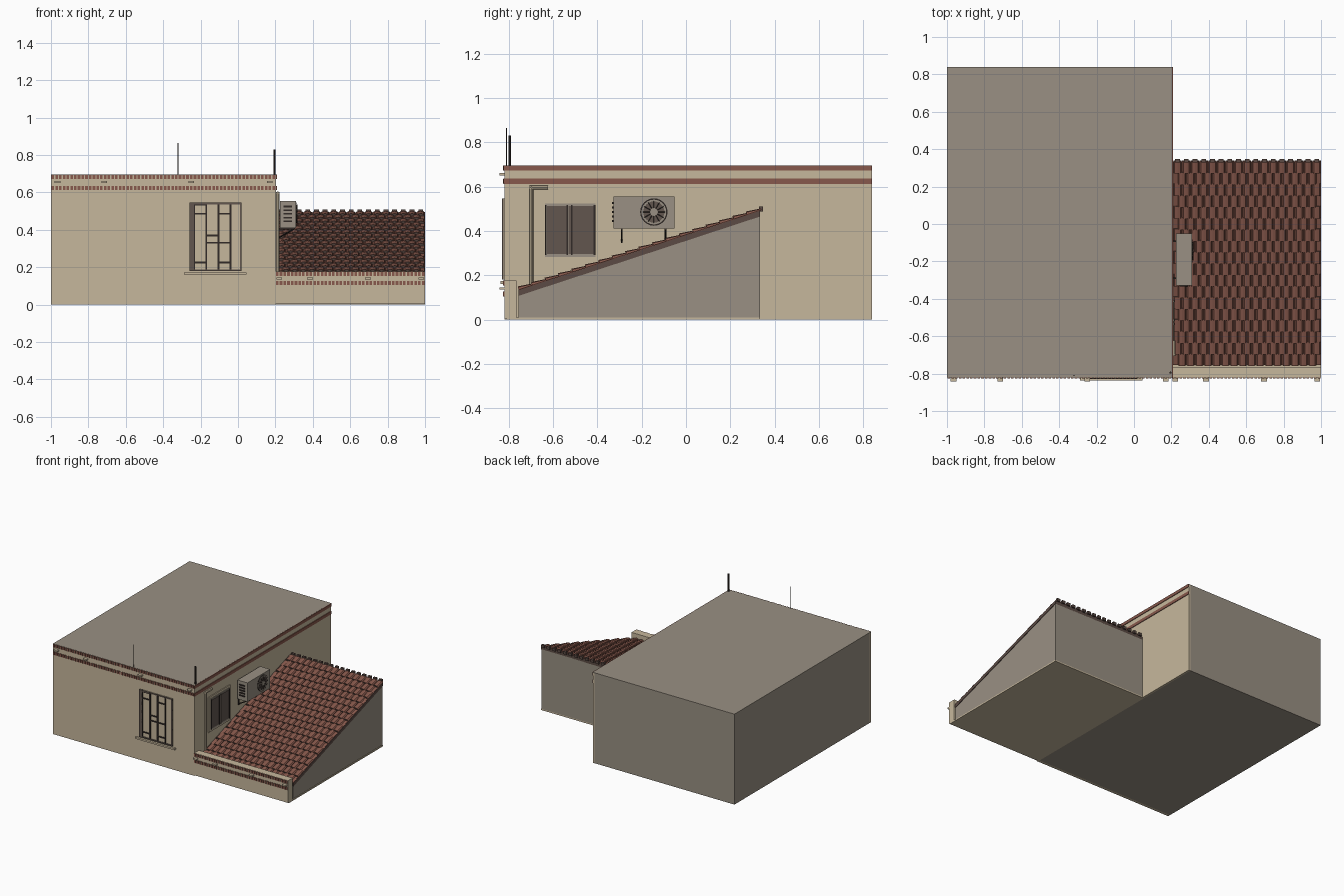
import bpy, bmesh, math
from mathutils import Vector

cube = bpy.data.objects.get("Cube")
if cube:
    bpy.data.objects.remove(cube, do_unlink=True)


def material(name, red, green, blue):
    mat = bpy.data.materials.new(name)
    mat.use_nodes = True
    colour = [(c / 255) ** 2.2 for c in (red, green, blue)] + [1.0]
    mat.diffuse_color = colour
    mat.node_tree.nodes["Principled BSDF"].inputs["Base Color"].default_value = colour
    return mat


plaster = material("beige plaster", 197, 182, 155)
concrete = material("grey concrete", 152, 143, 130)
clay = material("red clay", 134, 89, 77)
timber = material("dark brown timber", 92, 76, 70)
metal = material("dark metal", 52, 46, 43)
glass = material("brown glass", 98, 87, 80)


def finish(name, bm, *mats):
    mesh = bpy.data.meshes.new(name)
    bmesh.ops.recalc_face_normals(bm, faces=bm.faces)
    bm.to_mesh(mesh)
    bm.free()
    for mat in mats:
        mesh.materials.append(mat)
    obj = bpy.data.objects.new(name, mesh)
    bpy.context.scene.collection.objects.link(obj)
    return obj


def boxes(name, mat, spans):
    """One mesh of boxes, each given as x, y and z ranges."""
    bm = bmesh.new()
    for xs, ys, zs in spans:
        corners = bmesh.ops.create_cube(bm, size=1)["verts"]
        for v in corners:
            v.co = Vector([r[0] if c < 0 else r[1] for c, r in zip(v.co, (xs, ys, zs))])
    return finish(name, bm, mat)


def box(name, mat, xs, ys, zs):
    return boxes(name, mat, [(xs, ys, zs)])


def around(centre, width):
    return (centre - width / 2, centre + width / 2)


def cylinder(name, mat, start, end, radius, sides=8):
    start, end = Vector(start), Vector(end)
    bm = bmesh.new()
    bmesh.ops.create_cone(bm, cap_ends=True, segments=sides, radius1=radius,
                          radius2=radius, depth=(end - start).length)
    obj = finish(name, bm, mat)
    obj.location = (start + end) / 2
    obj.rotation_euler = (end - start).to_track_quat('Z', 'Y').to_euler()
    return obj


def side_profile(name, mat, points, xs):
    """Extrude a y-z outline across the x range."""
    bm = bmesh.new()
    face = bm.faces.new([bm.verts.new((xs[0], y, z)) for y, z in points])
    moved = bmesh.ops.extrude_face_region(bm, geom=[face])["geom"]
    for v in moved:
        if isinstance(v, bmesh.types.BMVert):
            v.co.x = xs[1]
    return finish(name, bm, mat)


# Main building: concrete core, plastered front and right walls, flat roof
left, corner, right = -1.0, 0.2, 1.0
front, back, top = -0.82, 0.84, 0.695
box("main_core", concrete, (left, corner - 0.01), (front + 0.02, back), (0, top - 0.005))
box("front_wall", plaster, (left, corner), (front, front + 0.02), (0, top - 0.005))
box("right_wall", plaster, (corner - 0.01, corner + 0.004), (front, back), (0, top - 0.005))
box("flat_roof", concrete, (left, corner + 0.004), (front, back), (top - 0.005, top))


# Brick courses along the fronts, plain courses along the right wall
def brick_course(name, start, end, z, pitch=0.02):
    count = round((end - start) / pitch)
    boxes(name, clay, [(around(start + (i + 0.5) * pitch, pitch * 0.68),
                        (front - 0.006, front + 0.01), around(z, 0.022))
                       for i in range(count)])


for label, z in (("upper", 0.683), ("lower", 0.624)):
    brick_course(f"main_{label}_bricks", left, corner, z)
    box(f"right_{label}_course", clay, (corner, corner + 0.009), (front - 0.004, back), around(z, 0.023))
for label, z in (("upper", 0.164), ("lower", 0.115)):
    brick_course(f"annex_{label}_bricks", corner, right, z)

# Small blocks on the fascias
for label, places, z in (("main", (-0.965, -0.715, -0.25, 0.17), 0.655),
                         ("annex", (0.22, 0.385, 0.695, 0.98), 0.14)):
    boxes(f"{label}_fascia_blocks", plaster,
          [(around(x, 0.03), (front - 0.022, front), around(z, 0.011)) for x in places])

# Annex: parapet, wedge-shaped body and sloping roof deck
low_y, high_y, low_z, high_z = -0.755, 0.335, 0.135, 0.493
box("annex_parapet", plaster, (corner, right), (front, -0.765), (0.005, 0.176))
box("annex_base", plaster, (corner, right), (front + 0.01, high_y), (0, 0.01))
side_profile("annex_body", concrete,
             [(low_y, 0.01), (high_y, 0.01), (high_y, high_z - 0.025), (low_y, low_z - 0.025)],
             (corner, right - 0.004))
side_profile("roof_deck", timber,
             [(low_y, low_z - 0.028), (high_y, high_z - 0.028), (high_y, high_z - 0.003), (low_y, low_z - 0.003)],
             (corner, right))
side_profile("roof_underlay", clay,
             [(low_y, low_z - 0.003), (high_y, high_z - 0.003), (high_y, high_z), (low_y, low_z)],
             (corner + 0.01, right - 0.002))

# Barrel tiles in staggered rows, with dark ends
slope = math.atan2(high_z - low_z, high_y - low_y)
length = math.hypot(high_z - low_z, high_y - low_y)
rows, columns = 18, 17
pitch = (right - corner - 0.01) / columns
step = length / rows
bm = bmesh.new()
for row in range(rows):
    shift = 0.5 * ((rows - 1 - row) % 2)
    for column in range(columns - (1 if shift else 0)):
        centre = corner + 0.01 + (column + 0.5 + shift) * pitch
        rings = []
        for y, height in ((row * step, 0.015), ((row + 1) * step + 0.004, 0.007)):
            angles = [math.pi * i / 4 for i in range(5)]
            rings.append([bm.verts.new((centre + math.cos(a) * pitch * 0.47, y,
                                        math.sin(a) * height)) for a in angles])
        for i in range(4):
            bm.faces.new((rings[0][i], rings[0][i + 1], rings[1][i + 1], rings[1][i]))
        for ring in rings:
            bm.faces.new(ring).material_index = 1
tiles = finish("roof_tiles", bm, clay, timber)
tiles.location = (0, low_y, low_z)
tiles.rotation_euler.x = slope

# Dark knobs along the ridge
boxes("ridge_ends", timber,
      [(around(corner + 0.01 + (i + 0.5) * pitch, pitch * 0.55), (high_y - 0.005, high_y + 0.012),
        (high_z - 0.005, high_z + 0.016)) for i in range(columns)])

# Front window with sill, frame and irregular grille
x0, x1, z0, z1 = -0.26, 0.02, 0.18, 0.545
box("front_window_pane", plaster, (x0, x1), (front - 0.004, front), (z0, z1))
frame = (front - 0.01, front)
boxes("front_window_frame", glass, [
    ((x0, x1), frame, (z1 - 0.009, z1)), ((x0, x1), frame, (z0, z0 + 0.009)),
    ((x1 - 0.009, x1), frame, (z0, z1))])
box("front_window_reveal", glass, (x0, x0 + 0.025), frame, (z0, z1))
grille_x = (-0.235, -0.17, -0.105, -0.04)
bars = [(around(x, 0.01), frame, (z0, z1)) for x in grille_x]
for first, last, z in ((0, 1, 0.535), (0, 1, 0.485), (2, 3, 0.485), (1, 2, 0.37),
                       (1, 3, 0.33), (0, 1, 0.225), (2, 3, 0.225)):
    bars.append(((grille_x[first], grille_x[last]), frame, around(z, 0.009)))
boxes("front_window_grille", metal, bars)
box("front_window_sill", plaster, (-0.29, 0.045), (front - 0.016, front), (0.16, 0.173))

# Sliding window in the right wall
wall = corner + 0.004
box("side_window_surround", plaster, (wall, wall + 0.006), (-0.655, -0.39), (0.27, 0.54))
box("side_window_frame", concrete, (wall, wall + 0.01), (-0.637, -0.408), (0.283, 0.523))
boxes("side_window_panes", glass, [((wall, wall + 0.013), ys, (0.295, 0.512))
                                   for ys in ((-0.628, -0.54), (-0.53, -0.418))])
boxes("side_window_stiles", metal, [((wall, wall + 0.015), around(y, 0.007), (0.29, 0.517))
                                    for y in (-0.632, -0.535, -0.515, -0.413)])

# Air conditioner with fan, side louvres and wall brackets
unit_y, unit_z, face = (-0.328, -0.052), (0.41, 0.555), 0.31
box("air_conditioner", concrete, (0.225, face), unit_y, unit_z)
fan_y, fan_z = -0.145, 0.485
for name, mat, radius, depth in (("fan_ring", metal, 0.062, 0.002), ("fan_plate", concrete, 0.056, 0.004),
                                 ("fan_opening", glass, 0.048, 0.005), ("fan_hub", concrete, 0.018, 0.008)):
    cylinder(name, mat, (face, fan_y, fan_z), (face + depth, fan_y, fan_z), radius, 24)
for i in range(12):
    a = math.tau * i / 12
    cylinder("fan_spoke", metal, (face + 0.006, fan_y, fan_z),
             (face + 0.006, fan_y + 0.05 * math.cos(a), fan_z + 0.05 * math.sin(a)), 0.0016, 4)
boxes("unit_louvres", metal, [((0.243, 0.288), (unit_y[0] - 0.007, unit_y[0]), around(0.445 + i * 0.02, 0.009))
                              for i in range(5)])
for y in (-0.29, -0.092):
    box("bracket_arm", metal, (wall, 0.305), around(y, 0.008), (0.402, 0.41))
    box("bracket_post", metal, (wall, wall + 0.008), around(y, 0.008), (0.345, 0.41))
    cylinder("bracket_brace", metal, (wall, y, 0.35), (0.3, y, 0.405), 0.004, 4)

# Drain pipe with an elbow at the top
pipe_x, pipe_y = wall + 0.009, -0.698
cylinder("drain_pipe", plaster, (pipe_x, pipe_y, 0.155), (pipe_x, pipe_y, 0.602), 0.009)
cylinder("drain_pipe_elbow", plaster, (pipe_x, pipe_y - 0.008, 0.596), (pipe_x, -0.622, 0.596), 0.009)

# Roof masts
cylinder("thin_mast", metal, (-0.32, -0.81, top), (-0.32, -0.81, 0.865), 0.003)
cylinder("thick_mast", metal, (0.195, -0.795, top), (0.195, -0.795, 0.83), 0.006)
